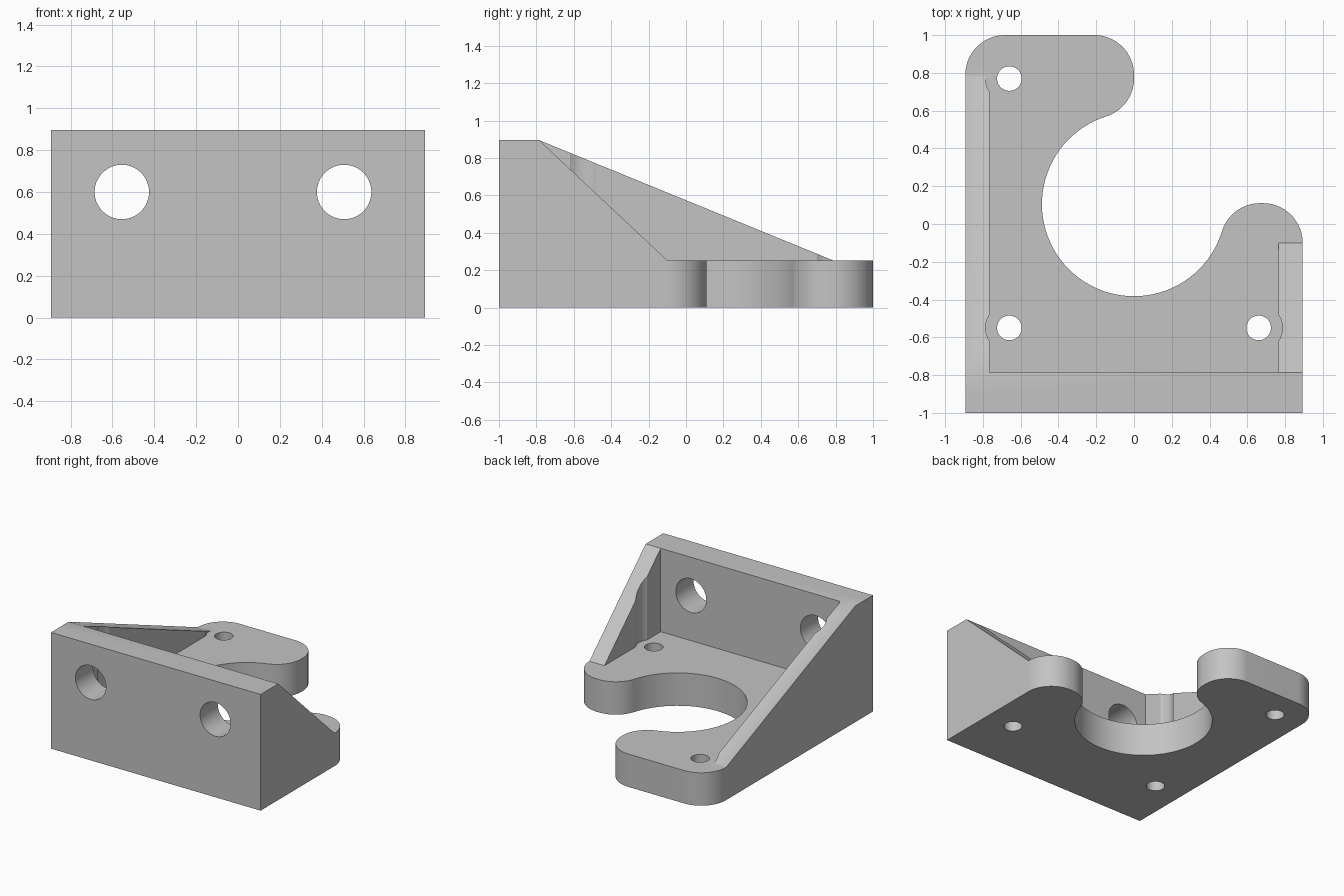
import bpy, bmesh
from math import cos, sin, radians, degrees, sqrt, atan2, pi
from mathutils import Vector

if "Cube" in bpy.data.objects:
    bpy.data.objects.remove(bpy.data.objects["Cube"], do_unlink=True)

W, H, T = 0.893, 0.895, 0.253      # half width, wall height, plate thickness
WALL_BACK = -0.785
RIB = 0.128                        # rib thickness
R = 0.21                           # rounding radius
BORE, BORE_Y = 0.4875, 0.105       # large open bore
SCREWS = [(-0.66, 0.77), (-0.66, -0.55), (0.66, -0.55)]

grey = bpy.data.materials.new("plain grey")
grey.use_nodes = True
colour = (0.55, 0.55, 0.55, 1)
grey.diffuse_color = colour
grey.node_tree.nodes["Principled BSDF"].inputs["Base Color"].default_value = colour


def prism(name, base, direction):
    """Extrude a closed outline of 3D points along a direction."""
    bm = bmesh.new()
    face = bm.faces.new([bm.verts.new(p) for p in base])
    moved = bmesh.ops.extrude_face_region(bm, geom=[face])["geom"]
    verts = [g for g in moved if isinstance(g, bmesh.types.BMVert)]
    bmesh.ops.translate(bm, verts=verts, vec=Vector(direction))
    bmesh.ops.recalc_face_normals(bm, faces=bm.faces)
    mesh = bpy.data.meshes.new(name)
    bm.to_mesh(mesh)
    bm.free()
    mesh.materials.append(grey)
    obj = bpy.data.objects.new(name, mesh)
    bpy.context.collection.objects.link(obj)
    return obj


def arc(cx, cy, r, a0, a1):
    n = max(6, int(abs(a1 - a0) / 4))
    angles = [radians(a0 + (a1 - a0) * i / n) for i in range(n + 1)]
    return [(cx + r * cos(a), cy + r * sin(a)) for a in angles]


def cylinder(name, x, y, r, z0, z1):
    ring = [(px, py, z0) for px, py in arc(x, y, r, 0, 360)[:-1]]
    return prism(name, ring, (0, 0, z1 - z0))


def combine(target, tool, operation):
    """Apply a boolean and discard the tool object."""
    tool.hide_render = True
    mod = target.modifiers.new(operation, "BOOLEAN")
    mod.operation, mod.object, mod.solver = operation, tool, "EXACT"
    bpy.context.view_layer.objects.active = target
    bpy.ops.object.modifier_apply(modifier=mod.name)
    bpy.data.objects.remove(tool, do_unlink=True)


# Base plate: arms blend tangentially into the open bore
arm_y = -0.1
reach = BORE + R
short_x = sqrt(reach ** 2 - (BORE_Y - arm_y) ** 2)
short_a = degrees(atan2(arm_y - BORE_Y, short_x))
long_y = BORE_Y + sqrt(reach ** 2 - R ** 2)
long_a = degrees(atan2(long_y - BORE_Y, -R))
outline = [(-W, -1), (W, -1)]
outline += arc(W - R, arm_y, R, 0, 90)
outline += arc(short_x, arm_y, R, 90, 180 + short_a)
outline += arc(0, BORE_Y, BORE, short_a, long_a - 360)[1:]
outline += arc(-R, long_y, R, long_a - 180, 0)[1:]
outline += arc(-R, 1 - R, R, 0, 90)
outline += arc(R - W, 1 - R, R, 90, 180)
bracket = prism("bracket", [(x, y, 0) for x, y in outline], (0, 0, T))

# Upright front wall
wall = prism("front_wall", [(-W, -1, 0), (W, -1, 0), (W, WALL_BACK, 0), (-W, WALL_BACK, 0)],
             (0, 0, H))
combine(bracket, wall, "UNION")

# Sloping side ribs, relieved around the screw heads
for name, x, end in (("right_rib", -W, 0.785), ("left_rib", W - RIB, arm_y)):
    side = [(-0.9, 0), (end, 0), (end, T), (WALL_BACK, H), (-0.9, H)]
    rib = prism(name, [(x, y, z) for y, z in side], (RIB, 0, 0))
    for sx, sy in SCREWS:
        if sx * x > 0:
            combine(rib, cylinder("screw_relief", sx, sy, 0.126, -0.1, 1.2), "DIFFERENCE")
    combine(bracket, rib, "UNION")

# Screw holes through the plate
for sx, sy in SCREWS:
    combine(bracket, cylinder("screw_hole", sx, sy, 0.065, -0.1, T + 0.1), "DIFFERENCE")

# Large holes through the wall
for hx in (-0.555, 0.507):
    ring = [(x, -1.1, z) for x, z in arc(hx, 0.6, 0.13, 0, 360)[:-1]]
    combine(bracket, prism("wall_hole", ring, (0, 0.5, 0)), "DIFFERENCE")

# Smooth the rounded faces, keep the edges sharp
bpy.ops.object.select_all(action="DESELECT")
bracket.select_set(True)
bpy.context.view_layer.objects.active = bracket
bpy.ops.object.shade_smooth_by_angle(angle=pi / 8)
